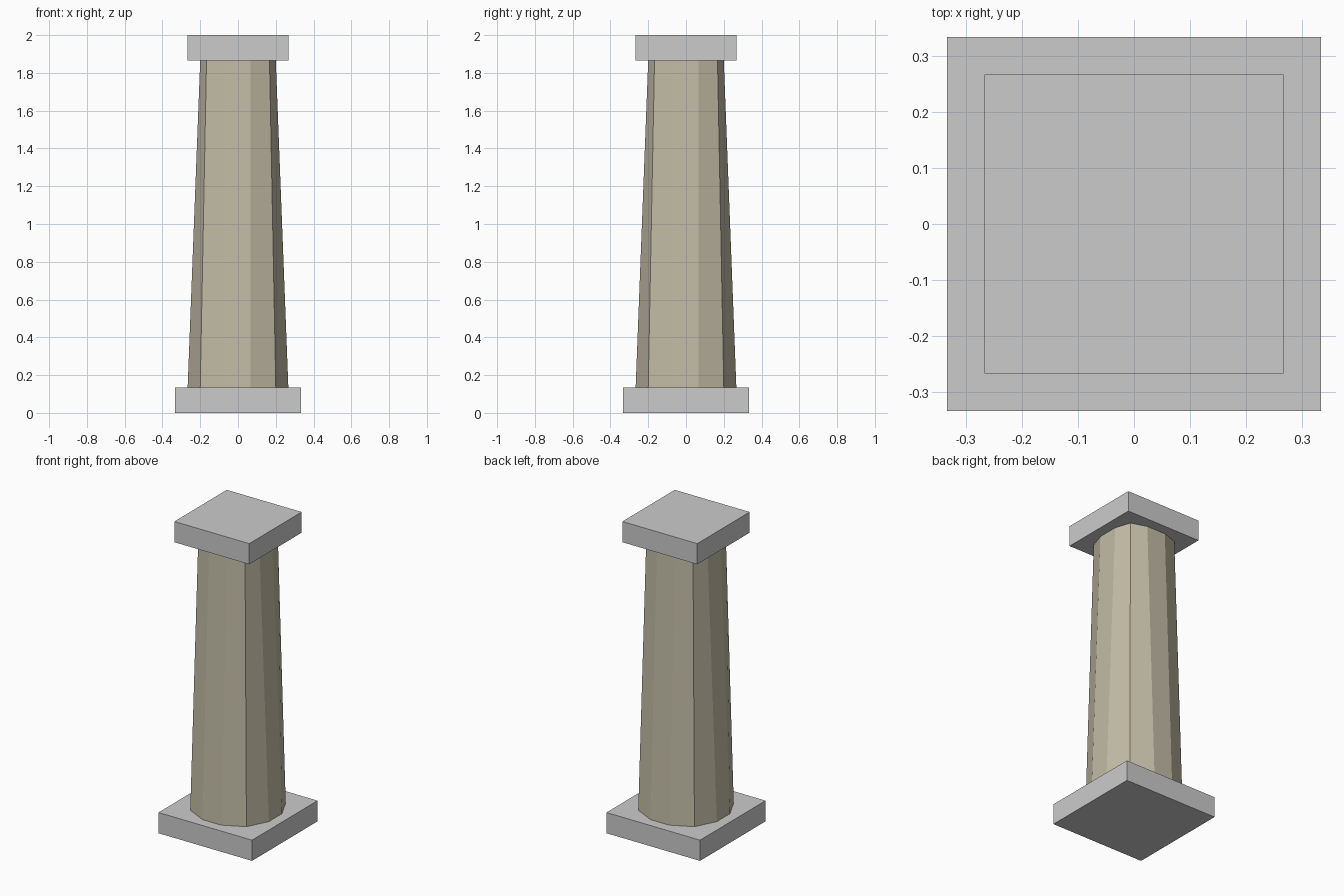
import bpy, bmesh

if "Cube" in bpy.data.objects:
    bpy.data.objects.remove(bpy.data.objects["Cube"])

U = 2 / 30  # base grid unit


def plate(name, half, z0, z1):
    bpy.ops.mesh.primitive_cube_add(size=1, location=(0, 0, (z0 + z1) / 2))
    ob = bpy.context.object
    ob.name = name
    ob.scale = (2 * half, 2 * half, z1 - z0)
    bpy.ops.object.transform_apply(location=False, rotation=False, scale=True)
    return ob


def ring(bm, flat, diag, z):
    # twelve-sided outline: one quarter turned four times
    quarter = [(flat, -U), (flat, U), (diag, diag)]
    verts = []
    for _ in range(4):
        verts += [bm.verts.new((x, y, z)) for x, y in quarter]
        quarter = [(-y, x) for x, y in quarter]
    return verts


# Square plates
plate("base_plate", 5 * U, 0, 2 * U)
plate("top_plate", 4 * U, 28 * U, 30 * U)

# Tapered twelve-sided shaft
bm = bmesh.new()
low = ring(bm, 4 * U, 3 * U, 2 * U)
high = ring(bm, 3 * U, 2.5 * U, 28 * U)
for i in range(12):
    j = (i + 1) % 12
    bm.faces.new((low[i], low[j], high[j], high[i]))
bm.faces.new(low[::-1])
bm.faces.new(high)
mesh = bpy.data.meshes.new("shaft")
bm.to_mesh(mesh)
bm.free()
shaft = bpy.data.objects.new("shaft", mesh)
bpy.context.collection.objects.link(shaft)

# Olive brown stone
mat = bpy.data.materials.new("olive_stone")
mat.diffuse_color = (0.54, 0.5, 0.38, 1)
mat.use_nodes = True
mat.node_tree.nodes["Principled BSDF"].inputs["Base Color"].default_value = mat.diffuse_color
mesh.materials.append(mat)
